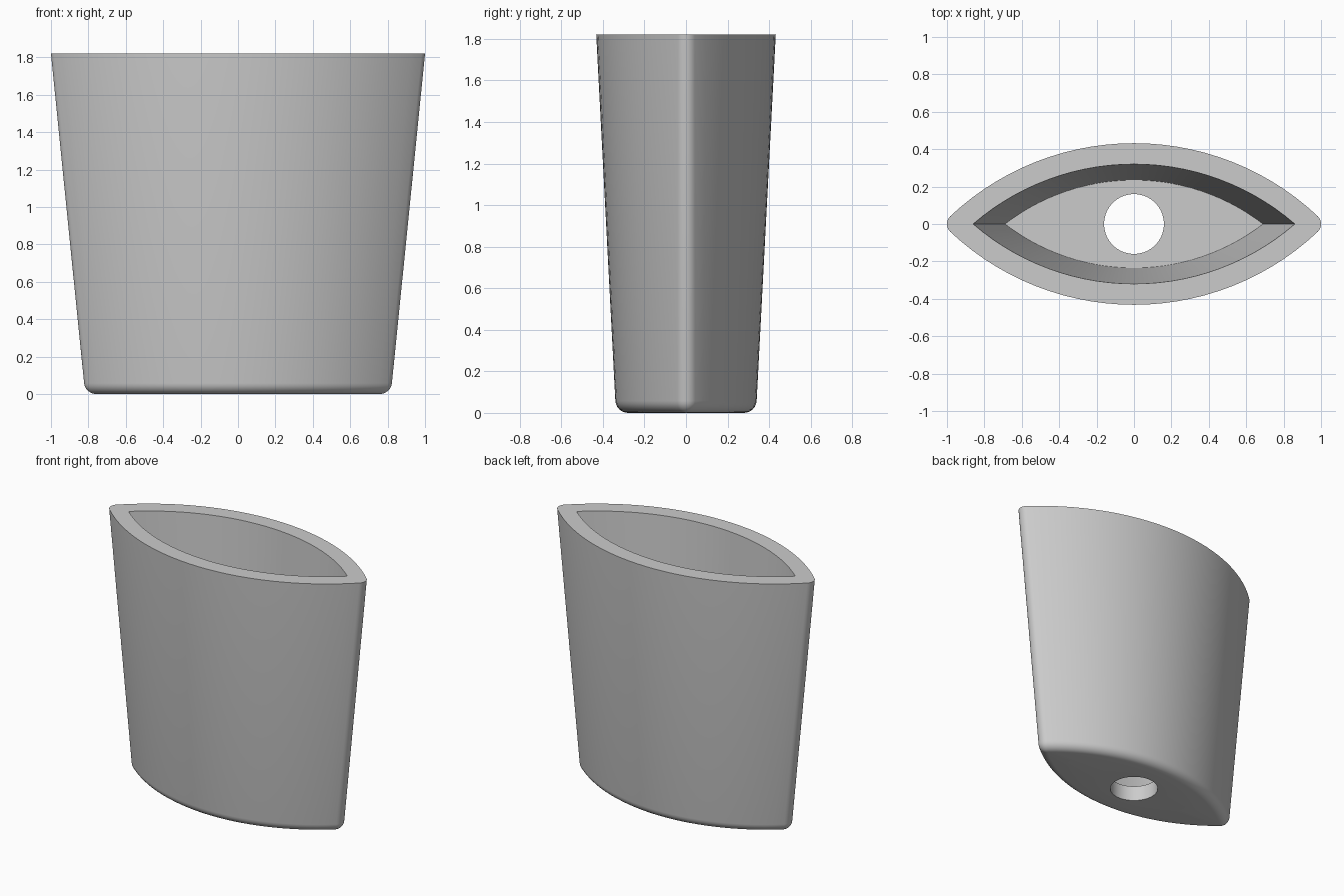
import bpy
import bmesh
from math import sin, cos, pi, atan2

cube = bpy.data.objects.get("Cube")
if cube:
    bpy.data.objects.remove(cube, do_unlink=True)

HEIGHT, FLOOR = 1.82, 0.11
TIP, BASE_EDGE, HOLE = 0.058, 0.058, 0.16
ARC, FILLET = 28, 8          # segments per long side and per tip
COUNT = 2 * (ARC + FILLET)


def lens(half_x, half_y, tip, z):
    """Two mirrored arcs joined by rounded tips; a tip of zero is sharp."""
    cx = half_x - tip
    radius = (half_y ** 2 + cx ** 2 - tip ** 2) / (2 * (half_y - tip))
    drop = radius - half_y
    a = atan2(drop, cx)      # direction where arc and tip meet
    half = [(cx + tip * cos(t), tip * sin(t))
            for t in (a * (2 * i / FILLET - 1) for i in range(FILLET))]
    half += [(radius * cos(t), radius * sin(t) - drop)
             for t in (a + (pi - 2 * a) * i / ARC for i in range(ARC))]
    return [(s * x, s * y, z) for s in (1, -1) for x, y in half]


def circle(r, z):
    start = -pi * FILLET / COUNT
    return [(r * cos(t), r * sin(t), z)
            for t in (start + 2 * pi * i / COUNT for i in range(COUNT))]


def outer(z, inset=0.0):
    k = z / HEIGHT
    return lens(0.817 + 0.183 * k - inset, 0.337 + 0.095 * k - inset, TIP - inset, z)


# Rings run up the outside, over the rim, down the inside and through the hole
rings = []
for step in range(7):
    t = step / 6 * pi / 2
    rings.append(outer(BASE_EDGE * (1 - cos(t)), BASE_EDGE * (1 - sin(t))))
rings += [outer(HEIGHT),
          lens(0.86, 0.32, 0, HEIGHT),
          lens(0.69, 0.235, 0, FLOOR),
          circle(HOLE, FLOOR),
          circle(HOLE, 0)]

bm = bmesh.new()
loops = [[bm.verts.new(p) for p in ring] for ring in rings]
for j, low in enumerate(loops):
    high = loops[(j + 1) % len(loops)]
    for i in range(COUNT):
        n = (i + 1) % COUNT
        bm.faces.new((low[i], low[n], high[n], high[i]))
# Merge the points that coincide at sharp tips
bmesh.ops.remove_doubles(bm, verts=bm.verts, dist=0.00002)
bmesh.ops.recalc_face_normals(bm, faces=bm.faces)
mesh = bpy.data.meshes.new("tapered_pot")
bm.to_mesh(mesh)
bm.free()

pot = bpy.data.objects.new("tapered_pot", mesh)
bpy.context.collection.objects.link(pot)

# Plain grey finish
grey = bpy.data.materials.new("light_grey")
grey.use_nodes = True
colour = (0.6, 0.6, 0.6, 1)
grey.diffuse_color = colour
grey.node_tree.nodes["Principled BSDF"].inputs["Base Color"].default_value = colour
mesh.materials.append(grey)

bpy.ops.object.select_all(action='DESELECT')
pot.select_set(True)
bpy.context.view_layer.objects.active = pot
bpy.ops.object.shade_smooth_by_angle(angle=pi / 6)
